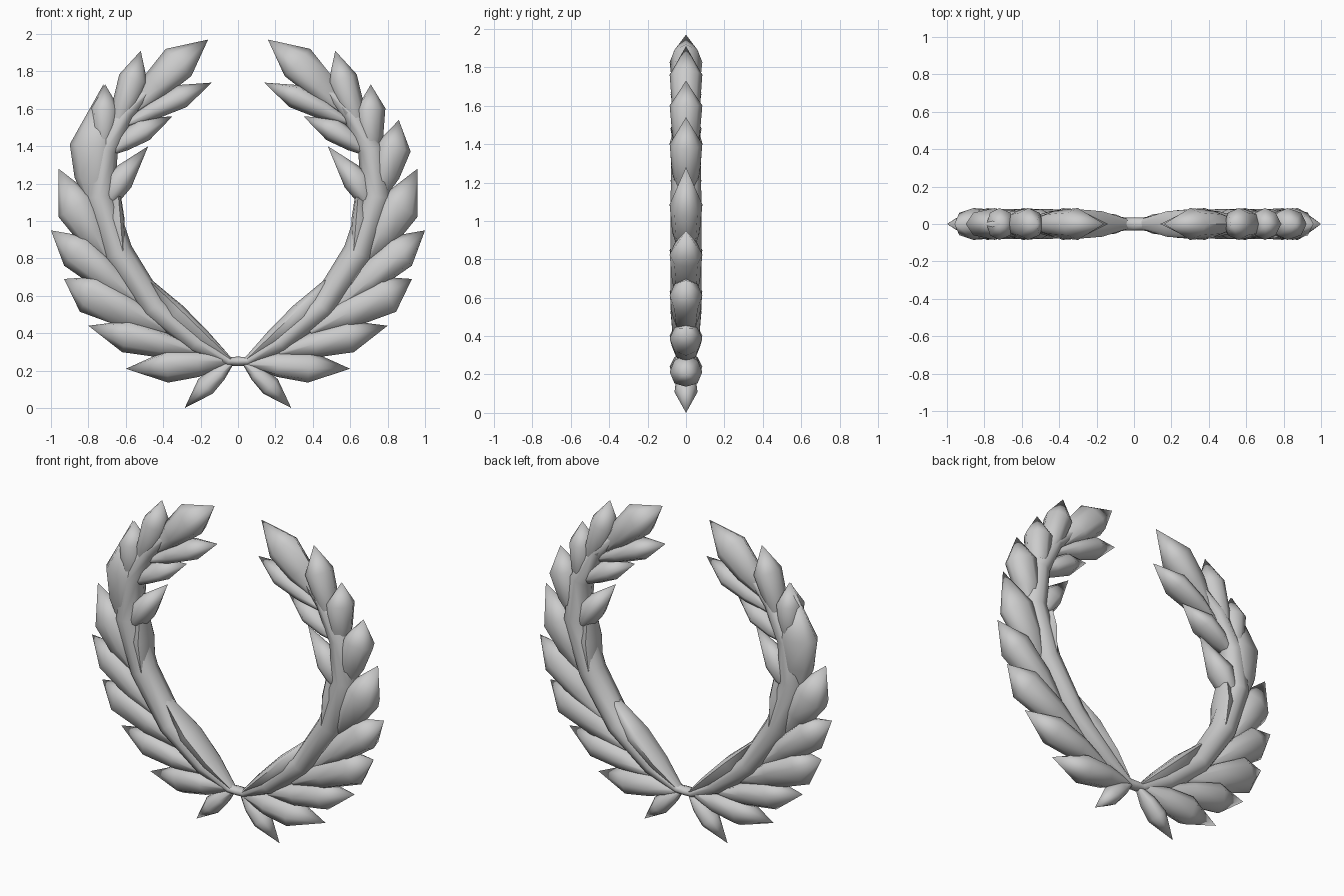
import bpy, bmesh, math, random
from mathutils import Vector

random.seed(4)
if "Cube" in bpy.data.objects:
    bpy.data.objects.remove(bpy.data.objects["Cube"])

grey = bpy.data.materials.new("stone grey")
grey.use_nodes = True
GREY = (0.6, 0.6, 0.6, 1)
grey.diffuse_color = GREY
grey.node_tree.nodes["Principled BSDF"].inputs["Base Color"].default_value = GREY


def finish(name, bm, angle):
    bmesh.ops.recalc_face_normals(bm, faces=bm.faces)
    mesh = bpy.data.meshes.new(name)
    bm.to_mesh(mesh)
    bm.free()
    mesh.materials.append(grey)
    obj = bpy.data.objects.new(name, mesh)
    bpy.context.collection.objects.link(obj)
    bpy.ops.object.select_all(action='DESELECT')
    obj.select_set(True)
    bpy.context.view_layer.objects.active = obj
    bpy.ops.object.shade_smooth_by_angle(angle=math.radians(angle))
    return obj


def bridge(bm, a, b):
    n = len(a)
    for i in range(n):
        bm.faces.new((a[i], a[(i + 1) % n], b[(i + 1) % n], b[i]))


def leaf(name, side, base, tip, left, right, shoulder, depth=0.085):
    """Plump pointed leaf; left and right are its half widths at the shoulder."""
    b = Vector((base[0], 0, base[1]))
    t = Vector((tip[0], 0, tip[1]))
    along = t - b
    across = Vector((-along.z, 0, along.x)).normalized()
    drift = random.uniform(-0.2, 0.2)
    bm = bmesh.new()
    rings = []
    for u, w, d in ((0, 0.25, 0.3), (0.5 * shoulder, 0.8, 0.85), (shoulder, 1, 1)):
        ring = []
        for k in range(8):
            a = k * math.pi / 4
            c, s = math.cos(a), math.sin(a)
            half = left if c > 0 else right
            p = b + along * u + across * (c * half * w + drift * abs(s) * min(left, right))
            p.y = s * depth * d
            ring.append(bm.verts.new((p.x * side, p.y, p.z)))
        if rings:
            bridge(bm, rings[-1], ring)
        rings.append(ring)
    point = bm.verts.new((t.x * side, 0, t.z))
    bm.faces.new(rings[0])
    for i in range(8):
        bm.faces.new((rings[-1][i], rings[-1][(i + 1) % 8], point))
    finish(name, bm, 65)


def tube(name, side, path):
    """Tapered eight-sided stem through (x, z, half width, half depth)."""
    bm = bmesh.new()
    rings = []
    for i, (x, z, w, d) in enumerate(path):
        p, q = path[max(i - 1, 0)], path[min(i + 1, len(path) - 1)]
        n = Vector((p[1] - q[1], q[0] - p[0])).normalized()
        ring = []
        for k in range(8):
            a = k * math.pi / 4
            c = math.cos(a) * w
            ring.append(bm.verts.new(((x + n.x * c) * side, math.sin(a) * d, z + n.y * c)))
        if rings:
            bridge(bm, rings[-1], ring)
        rings.append(ring)
    bm.faces.new(rings[0])
    bm.faces.new(rings[-1])
    finish(name, bm, 80)


# Base, tip, left half width, right half width, shoulder position
outer = [
    ((.05, .25), (.60, .21), .08, .09, .60),
    ((.22, .30), (.80, .44), .08, .095, .65),
    ((.38, .42), (.93, .69), .09, .12, .75),
    ((.52, .55), (1.0, .95), .10, .10, .72),
    ((.68, .80), (.96, 1.28), .09, .13, .60),
    ((.72, 1.30), (.71, 1.73), .08, .075, .70),
    ((.68, 1.42), (.52, 1.91), .09, .07, .70),
    ((.55, 1.60), (.16, 1.97), .08, .12, .63),
]
inner = [
    ((.03, .25), (.60, .80), .03, .10, .50),
    ((.60, .60), (.66, 1.36), .025, .10, .55),
    ((.72, 1.05), (.48, 1.40), .05, .10, .45),
    ((.72, 1.35), (.35, 1.56), .05, .08, .60),
    ((.60, 1.52), (.14, 1.74), .06, .07, .65),
]
stem = [
    (0, .25, .025, .035), (.05, .25, .025, .035), (.22, .35, .06, .065), (.45, .54, .07, .08),
    (.64, .83, .08, .08), (.74, 1.13, .08, .08), (.71, 1.38, .07, .075),
    (.60, 1.58, .05, .065), (.45, 1.72, .02, .04),
]

for side, word in ((1, "left"), (-1, "right")):
    tube(word + "_stem", side, stem)
    leaf(word + "_stem_tail", side, (.03, .25), (.285, .0), .06, .05, .55, .06)
    for i, spec in enumerate(outer):
        leaf(f"{word}_outer_leaf_{i + 1}", side, *spec)
    for i, spec in enumerate(inner):
        leaf(f"{word}_inner_leaf_{i + 1}", side, *spec, depth=.08)

# The two branches differ in one upper leaf
leaf("left_upper_leaf", 1, (.74, 1.10), (.86, 1.54), .08, .105, .68)
leaf("right_upper_leaf", -1, (.75, 1.05), (.72, 1.73), .09, .165, .52)
